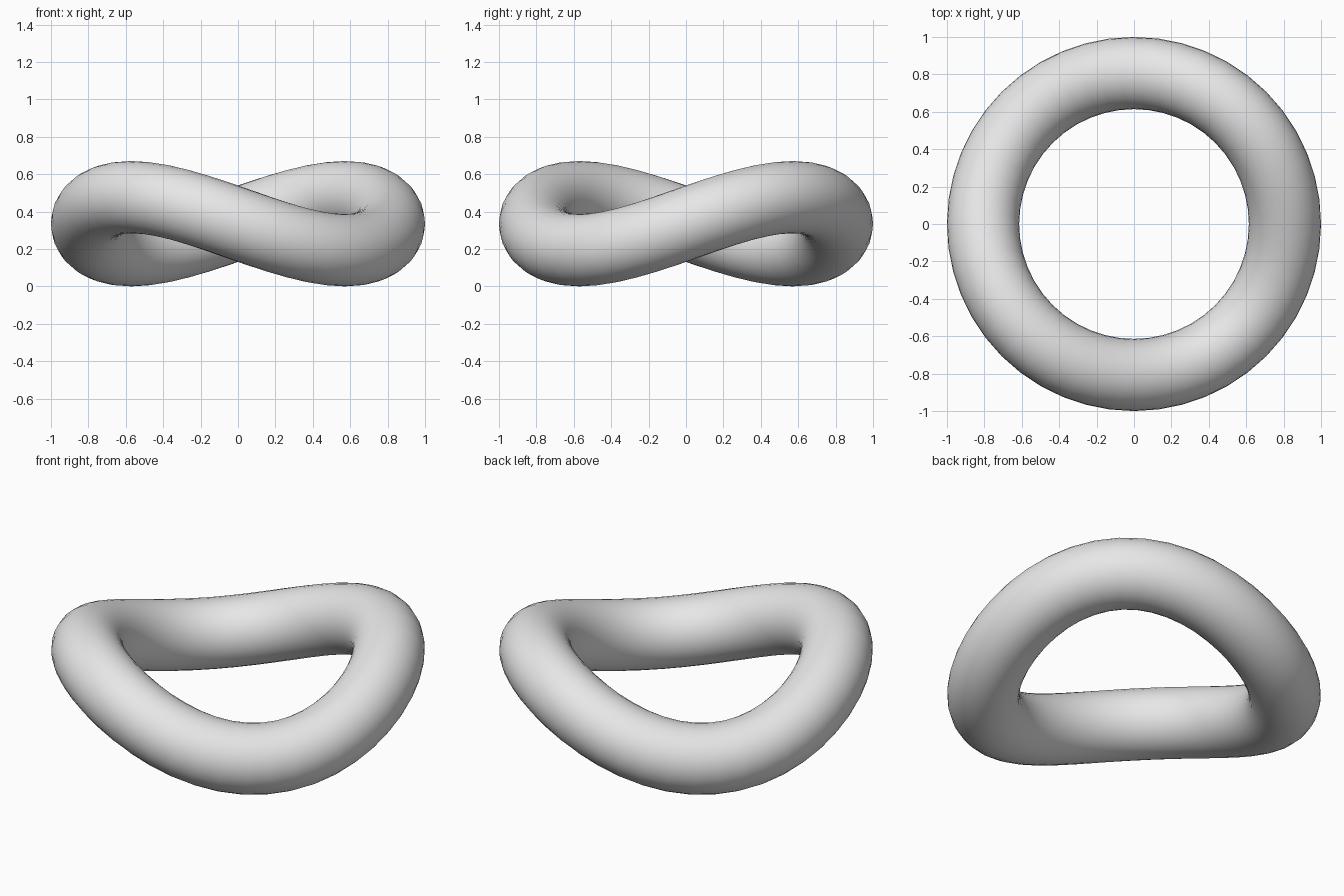
import bpy
import bmesh
from math import sin, cos, tau
from mathutils import Vector

cube = bpy.data.objects.get("Cube")
if cube:
    bpy.data.objects.remove(cube, do_unlink=True)

RING, TUBE, WAVE = 0.807, 0.193, 0.142   # ring radius, tube radius, wave height
STEPS, SIDES = 48, 32

grey = bpy.data.materials.new("light_grey")
grey.use_nodes = True
colour = (0.8, 0.8, 0.8, 1)
grey.diffuse_color = colour
grey.node_tree.nodes["Principled BSDF"].inputs["Base Color"].default_value = colour


def section(bm, a):
    """Circle of vertices square to the wavy path at angle a."""
    out = Vector((cos(a), sin(a), 0))
    along = Vector((-RING * sin(a), RING * cos(a), 2 * WAVE * cos(2 * a))).normalized()
    up = out.cross(along)
    centre = out * RING + Vector((0, 0, TUBE + WAVE + WAVE * sin(2 * a)))
    return [bm.verts.new(centre + TUBE * (out * cos(b) + up * sin(b)))
            for b in (tau * j / SIDES for j in range(SIDES))]


# Wavy ring: a round tube swept along a saddle-shaped loop
bm = bmesh.new()
loops = [section(bm, tau * i / STEPS) for i in range(STEPS)]
for i in range(STEPS):
    here, there = loops[i], loops[(i + 1) % STEPS]
    for j in range(SIDES):
        k = (j + 1) % SIDES
        bm.faces.new((here[j], there[j], there[k], here[k])).smooth = True
bmesh.ops.recalc_face_normals(bm, faces=bm.faces)

mesh = bpy.data.meshes.new("wavy_ring")
bm.to_mesh(mesh)
bm.free()
mesh.materials.append(grey)
ring = bpy.data.objects.new("wavy_ring", mesh)
bpy.context.collection.objects.link(ring)
